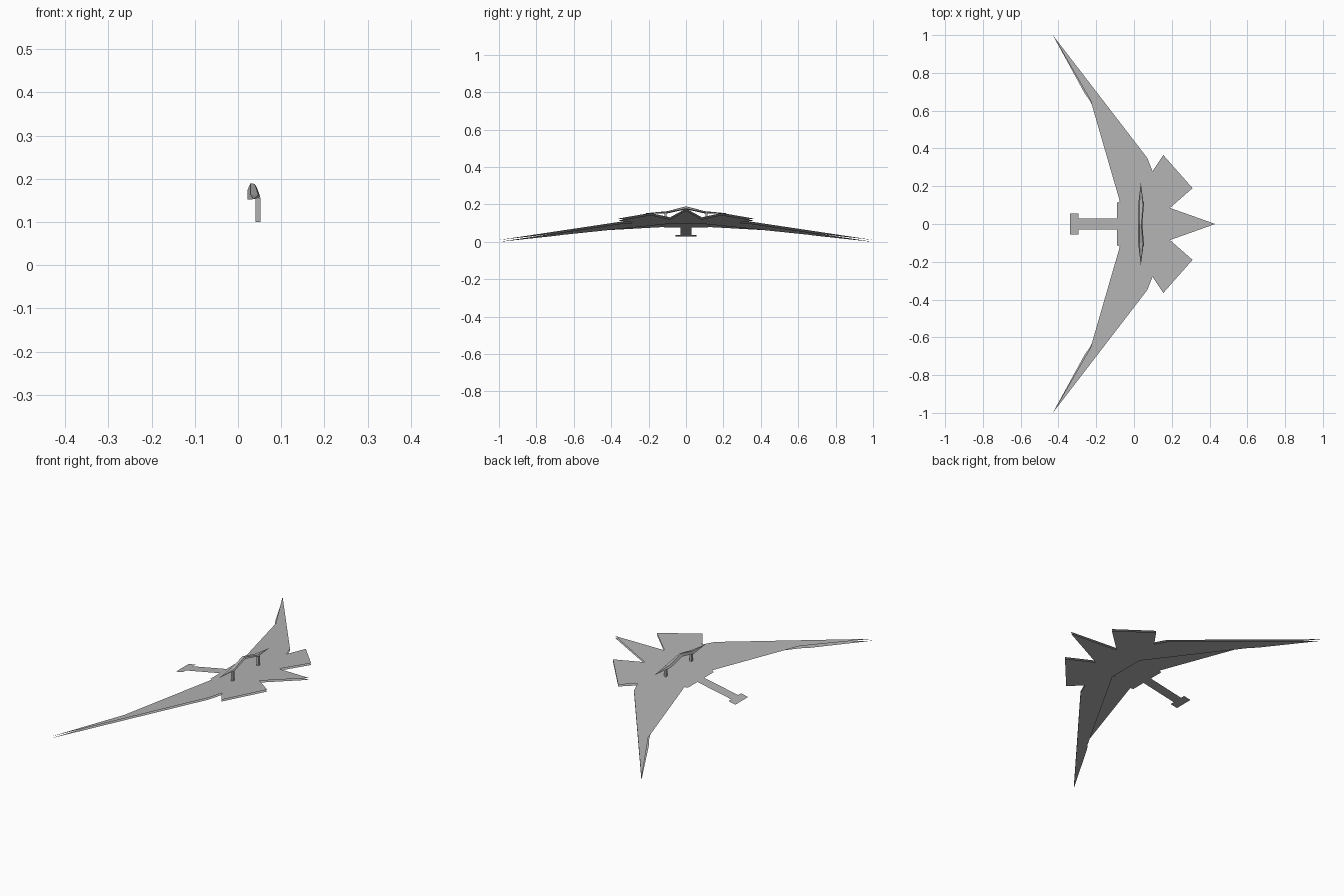
import bpy, bmesh

if "Cube" in bpy.data.objects:
    bpy.data.objects.remove(bpy.data.objects["Cube"], do_unlink=True)

GREY = (0.45, 0.45, 0.45, 1)
mat = bpy.data.materials.new("hull_grey")
mat.use_nodes = True
mat.diffuse_color = GREY
mat.node_tree.nodes["Principled BSDF"].inputs["Base Color"].default_value = GREY

SLOPE = 0.195  # the whole craft is pitched nose up


def finish(name, bm):
    mesh = bpy.data.meshes.new(name)
    bm.to_mesh(mesh)
    bm.free()
    mesh.materials.append(mat)
    obj = bpy.data.objects.new(name, mesh)
    bpy.context.collection.objects.link(obj)
    return obj


def sheet(name, half, height, up):
    """Flat pitched plate from the left half of its outline, nose first."""
    outline = half + [(x, -y) for x, y in reversed(half) if y > 0]
    bm = bmesh.new()
    face = bm.faces.new([bm.verts.new((x, y, height + SLOPE * x)) for x, y in outline])
    face.normal_update()
    if (face.normal.z > 0) != up:
        face.normal_flip()
    bmesh.ops.triangulate(bm, faces=[face])
    return finish(name, bm)


# Shared leading outline: nose, canard fin, wing tip
front = [(0.43, 0), (0.19, 0.085), (0.31, 0.19), (0.155, 0.365),
         (0.098, 0.28), (0.07, 0.35), (-0.43, 1.0)]
# Upper plate carries the wing roots and the tail boom
sheet("upper_hull_plate", front + [
    (-0.23, 0.655), (-0.075, 0.12), (-0.09, 0.113), (-0.09, 0.03),
    (-0.295, 0.03), (-0.295, 0.055), (-0.338, 0.055)], 0.094, True)
# Lower plate ends in a swept trailing edge
sheet("lower_hull_plate", front + [
    (-0.26, 0.69), (-0.235, 0.655), (0.055, 0.11)], 0.0838, False)

# Bow-shaped wing above the hull: (y, x_back, x_front, z_bottom, z_top)
stations = [(0, 0.022, 0.044, 0.174, 0.188), (0.1, 0.022, 0.052, 0.152, 0.162)]
stations = [(-s[0],) + s[1:] for s in stations[:0:-1]] + stations
bm = bmesh.new()
rings = []
for y, xb, xf, zb, zt in stations:
    rings.append([bm.verts.new(p) for p in
                  ((xb, y, zb), (xf, y, zb + 0.005), (xf - 0.005, y, zt), (xb + 0.007, y, zt + 0.002))])
for a, b in zip(rings, rings[1:]):
    for i in range(4):
        j = (i + 1) % 4
        bm.faces.new((a[i], a[j], b[j], b[i]))
for ring, y in ((rings[0], -0.22), (rings[-1], 0.22)):
    tip = bm.verts.new((0.036, y, 0.153))
    for i in range(4):
        bm.faces.new((ring[i], ring[(i + 1) % 4], tip))
bmesh.ops.recalc_face_normals(bm, faces=bm.faces)
finish("bow_wing", bm)

# Two thin struts holding the bow wing
for side, y in (("left", 0.11), ("right", -0.11)):
    bm = bmesh.new()
    bmesh.ops.create_cube(bm, size=1)
    for v in bm.verts:
        v.co.x = 0.046 + v.co.x * 0.012
        v.co.y = y + v.co.y * 0.012
        v.co.z = 0.128 + v.co.z * 0.056
    finish(side + "_strut", bm)
